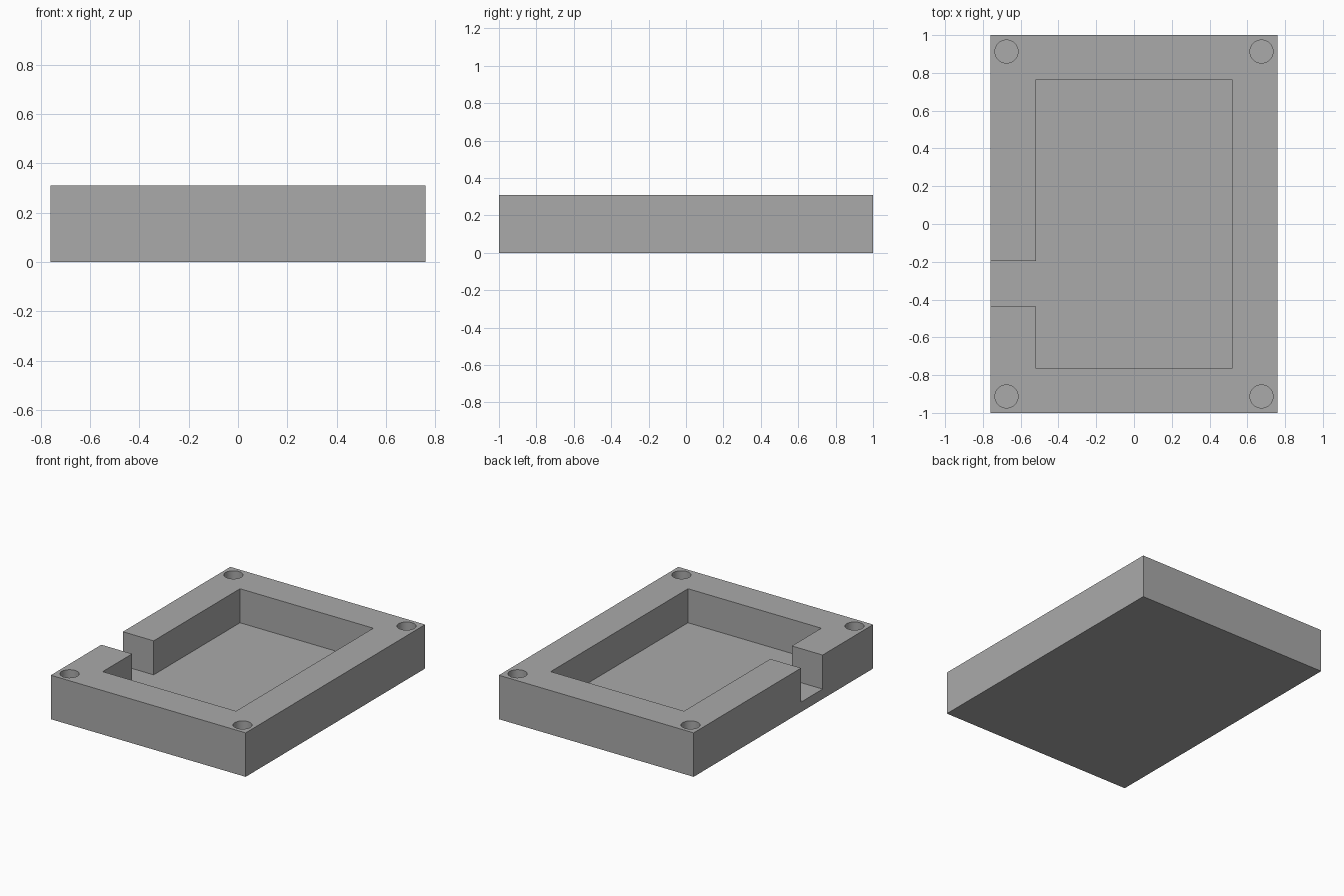
import bpy
import math

cube = bpy.data.objects.get("Cube")
if cube:
    bpy.data.objects.remove(cube, do_unlink=True)

HALF_X, HALF_Y, HEIGHT = 0.76, 1.0, 0.31
FLOOR = 0.07           # thickness left under the pocket
TOP = HEIGHT + 0.1     # cutters overshoot the top face

grey = bpy.data.materials.new("plain_grey")
grey.use_nodes = True
colour = (0.4, 0.4, 0.4, 1.0)
grey.diffuse_color = colour
grey.node_tree.nodes["Principled BSDF"].inputs["Base Color"].default_value = colour


def box(name, x0, x1, y0, y1, z0, z1):
    """Axis-aligned box between two corners."""
    bpy.ops.mesh.primitive_cube_add(
        size=1, location=((x0 + x1) / 2, (y0 + y1) / 2, (z0 + z1) / 2))
    obj = bpy.context.object
    obj.name = name
    obj.scale = (x1 - x0, y1 - y0, z1 - z0)
    bpy.ops.object.transform_apply(location=True, rotation=False, scale=True)
    obj.data.materials.append(grey)
    return obj


def hole(name, x, y):
    """Round cutter for a blind screw hole."""
    bpy.ops.mesh.primitive_cylinder_add(
        vertices=48, radius=0.061, depth=TOP - FLOOR,
        location=(x, y, (TOP + FLOOR) / 2))
    obj = bpy.context.object
    obj.name = name
    obj.data.materials.append(grey)
    return obj


# Solid block
tray = box("tray_body", -HALF_X, HALF_X, -HALF_Y, HALF_Y, 0, HEIGHT)

# Central pocket, side cable slot and corner screw holes
cutters = [
    box("pocket_cutter", -0.52, 0.52, -0.765, 0.765, FLOOR, TOP),
    box("slot_cutter", -HALF_X - 0.1, -0.4, -0.437, -0.197, FLOOR, TOP),
]
for sx, side in ((-1, "right"), (1, "left")):
    for sy, end in ((-1, "front"), (1, "back")):
        cutters.append(hole(f"{end}_{side}_hole_cutter", sx * 0.675, sy * 0.913))

# Cut the block, then discard the cutters
bpy.ops.object.select_all(action="DESELECT")
bpy.context.view_layer.objects.active = tray
tray.select_set(True)
for cutter in cutters:
    cutter.hide_render = True
    mod = tray.modifiers.new(cutter.name, "BOOLEAN")
    mod.operation = "DIFFERENCE"
    mod.solver = "EXACT"
    mod.object = cutter
    bpy.ops.object.modifier_apply(modifier=mod.name)
    bpy.data.objects.remove(cutter, do_unlink=True)

# Round hole walls, crisp box edges
bpy.ops.object.shade_smooth_by_angle(angle=math.radians(30))
